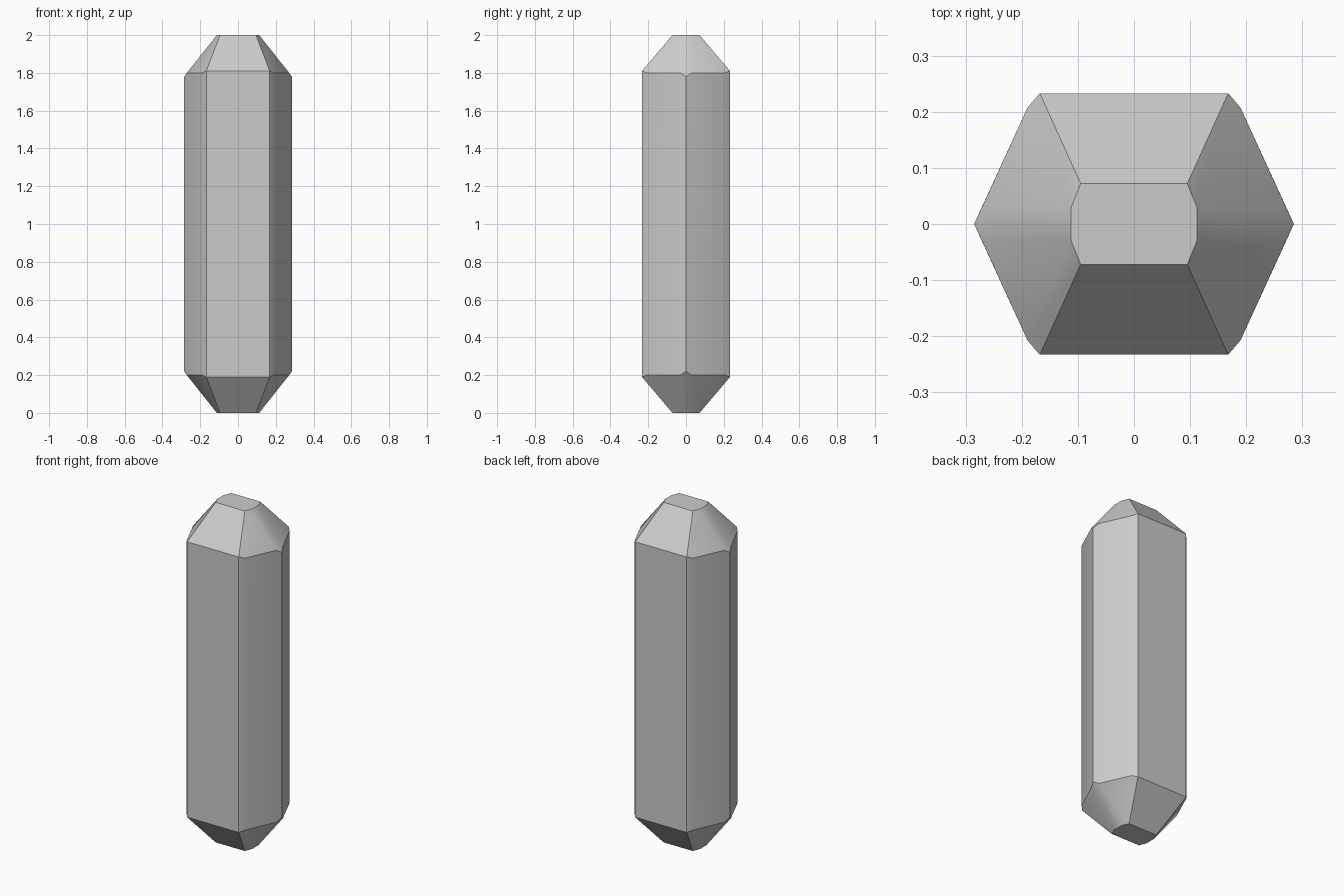
import bpy, bmesh, math

# Remove the default cube
cube = bpy.data.objects.get("Cube")
if cube:
    bpy.data.objects.remove(cube, do_unlink=True)

grey = bpy.data.materials.new("stone_grey")
grey.use_nodes = True
COLOUR = (0.6, 0.6, 0.6, 1)
grey.diffuse_color = COLOUR
grey.node_tree.nodes["Principled BSDF"].inputs["Base Color"].default_value = COLOUR

# One quarter of the shoulder outline and of the flat tip, above mid height
MID = 1.0
shoulder = [(0.168, 0.233, 0.81), (0.19, 0.207, 0.80), (0.271, 0.03, 0.80), (0.285, 0, 0.78)]
tip = [(0.095, 0.072, 1.0), (0.112, 0.03, 1.0)]

# Mirror the quarter in x, y and z; the convex hull gives the facets
bm = bmesh.new()
for x, y, z in shoulder + tip:
    for sx in (1, -1):
        for sy in (1, -1):
            for sz in (1, -1):
                bm.verts.new((sx * x, sy * y, MID + sz * z))
bmesh.ops.remove_doubles(bm, verts=bm.verts, dist=0.0005)
bmesh.ops.convex_hull(bm, input=bm.verts)
bmesh.ops.dissolve_limit(bm, angle_limit=math.radians(4), verts=bm.verts, edges=bm.edges)
bmesh.ops.recalc_face_normals(bm, faces=bm.faces)

mesh = bpy.data.meshes.new("crystal_body")
bm.to_mesh(mesh)
bm.free()
mesh.materials.append(grey)
crystal = bpy.data.objects.new("crystal_body", mesh)
bpy.context.collection.objects.link(crystal)

# Soften the shallow bevels, keep the main ridges sharp
bpy.ops.object.select_all(action='DESELECT')
crystal.select_set(True)
bpy.context.view_layer.objects.active = crystal
bpy.ops.object.shade_smooth_by_angle(angle=math.radians(30))
